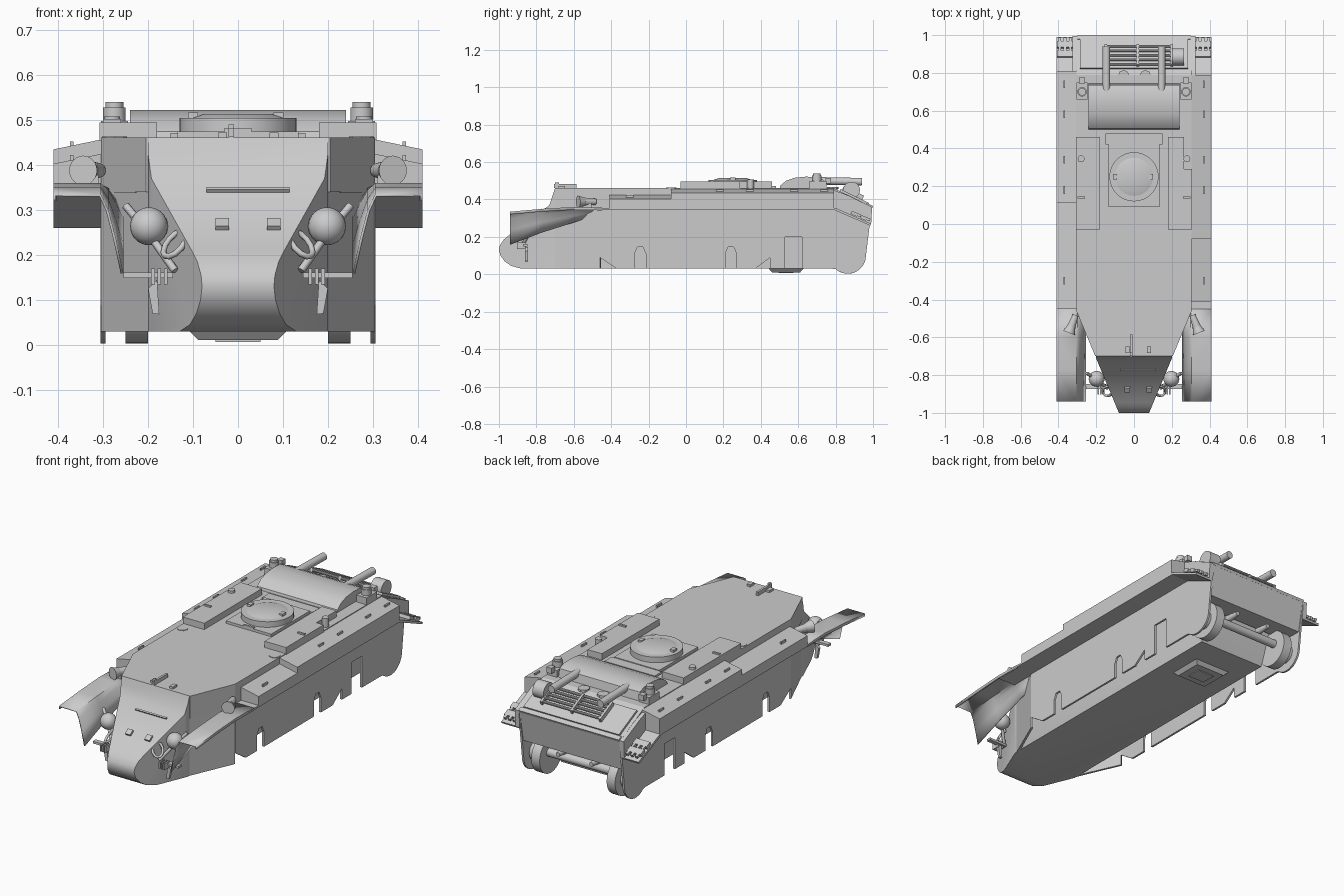
import bpy, bmesh
from math import cos, sin, radians, pi
from mathutils import Vector, Matrix


def finish(name, bm, smooth=False):
    bmesh.ops.recalc_face_normals(bm, faces=bm.faces)
    me = bpy.data.meshes.new(name)
    bm.to_mesh(me)
    bm.free()
    ob = bpy.data.objects.new(name, me)
    bpy.context.collection.objects.link(ob)
    if smooth:
        bpy.ops.object.select_all(action='DESELECT')
        ob.select_set(True)
        bpy.context.view_layer.objects.active = ob
        bpy.ops.object.shade_smooth_by_angle(angle=radians(35))
    return ob


def prism(name, pts, axis, a, b, clip=False, smooth=False):
    """Extrude a 2D outline along an axis: x takes (y,z), y takes (x,z), z takes (x,y)."""
    place = {'x': lambda p, t: (t, p[0], p[1]),
             'y': lambda p, t: (p[0], t, p[1]),
             'z': lambda p, t: (p[0], p[1], t)}[axis]
    bm = bmesh.new()
    f = bm.faces.new([bm.verts.new(place(p, a)) for p in pts])
    new = bmesh.ops.extrude_face_region(bm, geom=[f])['geom']
    step = Vector(place((0, 0), b - a))
    bmesh.ops.translate(bm, vec=step, verts=[v for v in new if isinstance(v, bmesh.types.BMVert)])
    if clip:  # slice the converging nose flanks
        for s in (1, -1):
            cut = bmesh.ops.bisect_plane(bm, geom=bm.verts[:] + bm.edges[:] + bm.faces[:],
                                         plane_co=(s * 0.305, -0.46, 0), plane_no=(s * 0.54, -0.225, 0),
                                         clear_outer=True)['geom_cut']
            bmesh.ops.holes_fill(bm, edges=[e for e in cut if isinstance(e, bmesh.types.BMEdge)], sides=0)
    return finish(name, bm, smooth)


def box(name, c, size, rot=(0, 0, 0)):
    bm = bmesh.new()
    bmesh.ops.create_cube(bm, size=1)
    bmesh.ops.scale(bm, vec=size, verts=bm.verts)
    ob = finish(name, bm)
    ob.location, ob.rotation_euler = c, rot
    return ob


def cyl(name, p, q, r, r2=None, n=24):
    p, q = Vector(p), Vector(q)
    bm = bmesh.new()
    bmesh.ops.create_cone(bm, cap_ends=True, segments=n, radius1=r, radius2=r if r2 is None else r2,
                          depth=(q - p).length)
    m = Matrix.Translation((p + q) / 2) @ (q - p).to_track_quat('Z', 'Y').to_matrix().to_4x4()
    bmesh.ops.transform(bm, matrix=m, verts=bm.verts)
    return finish(name, bm, True)


def tube(name, pts, r):
    cu = bpy.data.curves.new(name, 'CURVE')
    cu.dimensions, cu.bevel_depth, cu.bevel_resolution, cu.use_fill_caps = '3D', r, 1, True
    sp = cu.splines.new('POLY')
    sp.points.add(len(pts) - 1)
    for v, p in zip(sp.points, pts):
        v.co = (*p, 1)
    ob = bpy.data.objects.new(name, cu)
    bpy.context.collection.objects.link(ob)


# Inner hull with rounded nose, and the wide upper hull
prism('inner_hull', [(-0.70, 0.46), (-0.73, 0.37), (-0.945, 0.21), (-0.975, 0.185), (-0.995, 0.155),
                     (-1.0, 0.13), (-0.992, 0.1), (-0.97, 0.07), (-0.935, 0.045), (-0.88, 0.03),
                     (0.78, 0.03), (0.84, 0.2), (0.84, 0.42), (0.77, 0.459)], 'x', -0.2, 0.2, True, True)
prism('upper_hull', [(-0.7, 0.461), (-0.7, 0.34), (0.83, 0.33), (0.85, 0.19), (0.965, 0.19),
                     (0.995, 0.36), (0.79, 0.461)], 'x', -0.305, 0.305, True)

# Outer side plates: notched lower edge, round end around the final drive
notch = [(-0.46, 0.345), (-0.46, 0.09), (-0.37, 0.03)]
for y in (-0.275, 0.21):
    notch += [(y, 0.03), (y, 0.11), (y + 0.015, 0.145), (y + 0.045, 0.145), (y + 0.06, 0.11), (y + 0.06, 0.03)]
notch += [(0.37, 0.03), (0.45, 0.09), (0.45, 0.03), (0.53, 0.03), (0.53, 0.2), (0.62, 0.2), (0.62, 0.03), (0.78, 0.03)]
notch += [(0.865 + 0.097 * cos(radians(a)), 0.1 + 0.097 * sin(radians(a))) for a in range(228, 361, 12)]
notch += [(0.992, 0.345)]

for s, side in ((1, 'right'), (-1, 'left')):
    prism(side + '_side_plate', notch, 'x', s * 0.295, s * 0.306)
    prism(side + '_front_flank', [(s * 0.2, -0.7), (s * 0.305, -0.46), (s * 0.295, -0.455), (s * 0.19, -0.69)],
          'z', 0.03, 0.345)
    cyl(side + '_final_drive', (s * 0.2, 0.865, 0.1), (s * 0.25, 0.865, 0.1), 0.097, n=36)
    cyl(side + '_drive_hub', (s * 0.25, 0.865, 0.1), (s * 0.297, 0.865, 0.1), 0.05)

    # Track guard: flat run and sloping rear end
    prism(side + '_track_guard', [(-0.6, 0.345), (-0.6, 0.355), (0.8, 0.355), (0.99, 0.27), (0.985, 0.26), (0.79, 0.345)],
          'x', s * 0.3, s * 0.41)
    prism(side + '_rear_guard_top', [(0.79, 0.355), (0.79, 0.45), (0.86, 0.425), (0.995, 0.36), (0.99, 0.27)],
          'x', s * 0.3, s * 0.325)
    for i in range(2):
        box(side + '_spare_link', (s * 0.365, 0.9 + i * 0.05, 0.324 - i * 0.022), (0.085, 0.035, 0.018), (radians(-24), 0, 0))
        for k in (-1, 0, 1):
            box(side + '_link_tooth', (s * (0.365 + k * 0.028), 0.925 + i * 0.05, 0.316 - i * 0.022),
                (0.014, 0.02, 0.014), (radians(-24), 0, 0))

    # Stowage tanks on the guards
    mid, front, rear = (-0.08, -0.41, 0.79) if s > 0 else (0.11, -0.45, 0.81)
    for name, top, a, b in (('rear_tank', 0.457, mid, rear), ('front_tank', 0.425, front, mid)):
        prism(f'{side}_{name}', [(s * 0.304, top), (s * 0.41, top - 0.022), (s * 0.41, 0.353), (s * 0.304, 0.353)], 'y', a, b)
    for y in (-0.3, 0.18, 0.34, 0.58, 0.74):
        box(side + '_tank_strap', (s * 0.37, y, 0.445 if y > mid else 0.415), (0.008, 0.04, 0.016))

    # Swept front mudguard with inner skirt
    bm = bmesh.new()
    rows = []
    for y, z, zl in ((-0.45, 0.357, 0.33), (-0.6, 0.36, 0.28), (-0.77, 0.35, 0.225), (-0.94, 0.335, 0.16)):
        h = z - zl
        sect = [(0.41, z - 0.015), (0.41, z), (0.305, z), (0.288, z - h * 0.2), (0.272, z - h * 0.55), (0.255, zl)]
        rows.append([bm.verts.new((s * x, y, w)) for x, w in sect])
    for a, b in zip(rows, rows[1:]):
        for i in range(5):
            bm.faces.new((a[i], a[i + 1], b[i + 1], b[i]))
    finish(side + '_front_mudguard', bm, True).modifiers.new('thickness', 'SOLIDIFY').thickness = 0.006

    # Headlamp ball on its curved arm, with tow bracket
    bm = bmesh.new()
    bmesh.ops.create_uvsphere(bm, u_segments=24, v_segments=16, radius=0.042)
    bmesh.ops.translate(bm, vec=(s * 0.198, -0.82, 0.264), verts=bm.verts)
    finish(side + '_headlamp', bm, True)
    tube(side + '_lamp_arm', [(s * 0.25, -0.79, 0.31), (s * 0.2, -0.82, 0.25), (s * 0.165, -0.85, 0.2), (s * 0.14, -0.87, 0.165)], 0.009)
    tube(side + '_tow_ring', [(s * (0.14 + 0.026 * cos(t * pi / 6)), -0.885 + 0.025 * sin(t * pi / 6),
                              0.225 + 0.022 * sin(t * pi / 6) - 0.018 * cos(t * pi / 6)) for t in range(13)], 0.007)
    box(side + '_bracket_bar', (s * 0.2, -0.86, 0.155), (0.11, 0.025, 0.012))
    for k in (-1, 0, 1):
        box(side + '_bracket_lug', (s * (0.175 + k * 0.014), -0.88, 0.152), (0.008, 0.045, 0.035))
    prism(side + '_lower_strut', [(s * 0.18, 0.145), (s * 0.2, 0.125), (s * 0.19, 0.07), (s * 0.175, 0.068)], 'y', -0.86, -0.845)

    # Horn on the guard
    d = Vector((s * 0.35, -0.93, 0)).normalized()
    c = Vector((s * 0.325, -0.525, 0.388))
    cyl(side + '_horn_body', c - d * 0.045, c + d * 0.02, 0.016, 0.022)
    cyl(side + '_horn_bell', c + d * 0.015, c + d * 0.055, 0.02, 0.033)
    box(side + '_horn_bracket', (s * 0.325, -0.53, 0.363), (0.03, 0.05, 0.03))

    # Deck boxes beside the turret ring, with filler caps
    prism(side + '_deck_box', [(s * 0.18, -0.03), (s * 0.308, -0.03), (s * 0.308, 0.29), (s * 0.265, 0.29),
                              (s * 0.265, 0.46), (s * 0.18, 0.46)] if s > 0 else
          [(-0.18, -0.03), (-0.308, -0.03), (-0.308, 0.46), (-0.18, 0.46)], 'z', 0.455, 0.495)
    cyl(side + '_filler_cap', (s * 0.28, 0.345, 0.46), (s * 0.28, 0.345, 0.508), 0.018, n=16)
    box(side + '_deck_latch', (s * 0.28, 0.14, 0.498), (0.04, 0.01, 0.01))
    cyl(side + '_deck_cap', (s * 0.275, -0.08, 0.46), (s * 0.275, -0.08, 0.464), 0.028, n=8)

    # Rear deck: filter necks and exhaust pipes
    box(side + '_neck_base', (s * 0.275, 0.705, 0.478), (0.06, 0.09, 0.04))
    cyl(side + '_filter_neck', (s * 0.275, 0.7, 0.49), (s * 0.275, 0.7, 0.528), 0.025)
    cyl(side + '_filter_cap', (s * 0.275, 0.7, 0.526), (s * 0.275, 0.7, 0.54), 0.02)
    box(side + '_neck_lug', (s * 0.275, 0.76, 0.5), (0.03, 0.03, 0.03))
    cyl(side + '_exhaust_pipe', (s * 0.146, 0.7, 0.5), (s * 0.146, 0.94, 0.495), 0.02)
    cyl(side + '_axle_lug', (s * 0.1, 0.87, 0.16), (s * 0.1, 0.95, 0.16), 0.02, 0.012, 12)

# Turret ring plate and round hatch
box('ring_plate', (0, 0.255, 0.467), (0.27, 0.33, 0.016))
box('ring_plate_rear', (0, 0.45, 0.465), (0.3, 0.06, 0.012))
cyl('turret_ring', (0, 0.25, 0.47), (0, 0.25, 0.505), 0.13, n=48)
cyl('ring_cover', (0, 0.25, 0.5), (0, 0.25, 0.514), 0.115, 0.075, 48)
for x in (-0.1, 0.09):
    box('cover_catch', (x, 0.25, 0.51), (0.022, 0.03, 0.014))
box('plate_latch', (0, 0.095, 0.478), (0.06, 0.01, 0.008))

# Rounded engine cover and rear grille on the slope
prism('engine_cover', [(0.5, 0.455), (0.505, 0.475), (0.535, 0.5), (0.58, 0.516), (0.64, 0.522), (0.7, 0.52),
                       (0.735, 0.505), (0.745, 0.455)], 'x', -0.24, 0.24, smooth=True)
slope = radians(-26)
box('grille_frame', (0, 0.9, 0.413), (0.57, 0.17, 0.012), (slope, 0, 0))
for i in range(5):
    y = 0.845 + i * 0.024
    cyl('grille_bar', (-0.15, y, 0.458 - i * 0.01), (0.2, y, 0.458 - i * 0.01), 0.007, n=10)
for x in (-0.15, 0.02, 0.2):
    box('bar_support', (x, 0.893, 0.435), (0.012, 0.12, 0.025), (slope, 0, 0))
cyl('rear_canister', (0.2, 0.885, 0.45), (0.265, 0.885, 0.45), 0.045)
box('rear_lip', (0, 0.987, 0.364), (0.6, 0.025, 0.014), (slope, 0, 0))
for i in range(9):
    cyl('rear_bolt', (-0.28 + i * 0.07, 0.965, 0.375), (-0.28 + i * 0.07, 0.97, 0.384), 0.007, n=8)
cyl('cross_shaft', (-0.2, 0.88, 0.12), (0.2, 0.88, 0.12), 0.022)
for x in (-0.055, 0.06):
    cyl('engine_plug', (x, 0.785, 0.456), (x, 0.785, 0.468), 0.03, n=8)

# Nose fittings: vision slot, small hinges, hook and roof knobs
box('vision_slot', (0.022, -0.772, 0.345), (0.185, 0.008, 0.009), (radians(36), 0, 0))
for x in (-0.035, 0.08):
    box('nose_hinge', (x, -0.875, 0.268), (0.03, 0.03, 0.014), (radians(36), 0, 0))
    box('roof_knob', (x, -0.665, 0.466), (0.02, 0.035, 0.014))
box('roof_hook', (-0.015, -0.645, 0.472), (0.012, 0.12, 0.02))
box('roof_hook_tip', (-0.015, -0.69, 0.475), (0.012, 0.02, 0.03))

# Belly hatch
bm = bmesh.new()
bmesh.ops.create_cube(bm, size=1)
for v in bm.verts:
    k = 1 if v.co.z > 0 else 0.8
    v.co = (v.co.x * 0.22 * k, 0.535 + v.co.y * 0.19 * k, 0.022 + v.co.z * 0.022)
finish('belly_hatch', bm)
box('hatch_panel', (0, 0.535, 0.01), (0.1, 0.08, 0.006))
